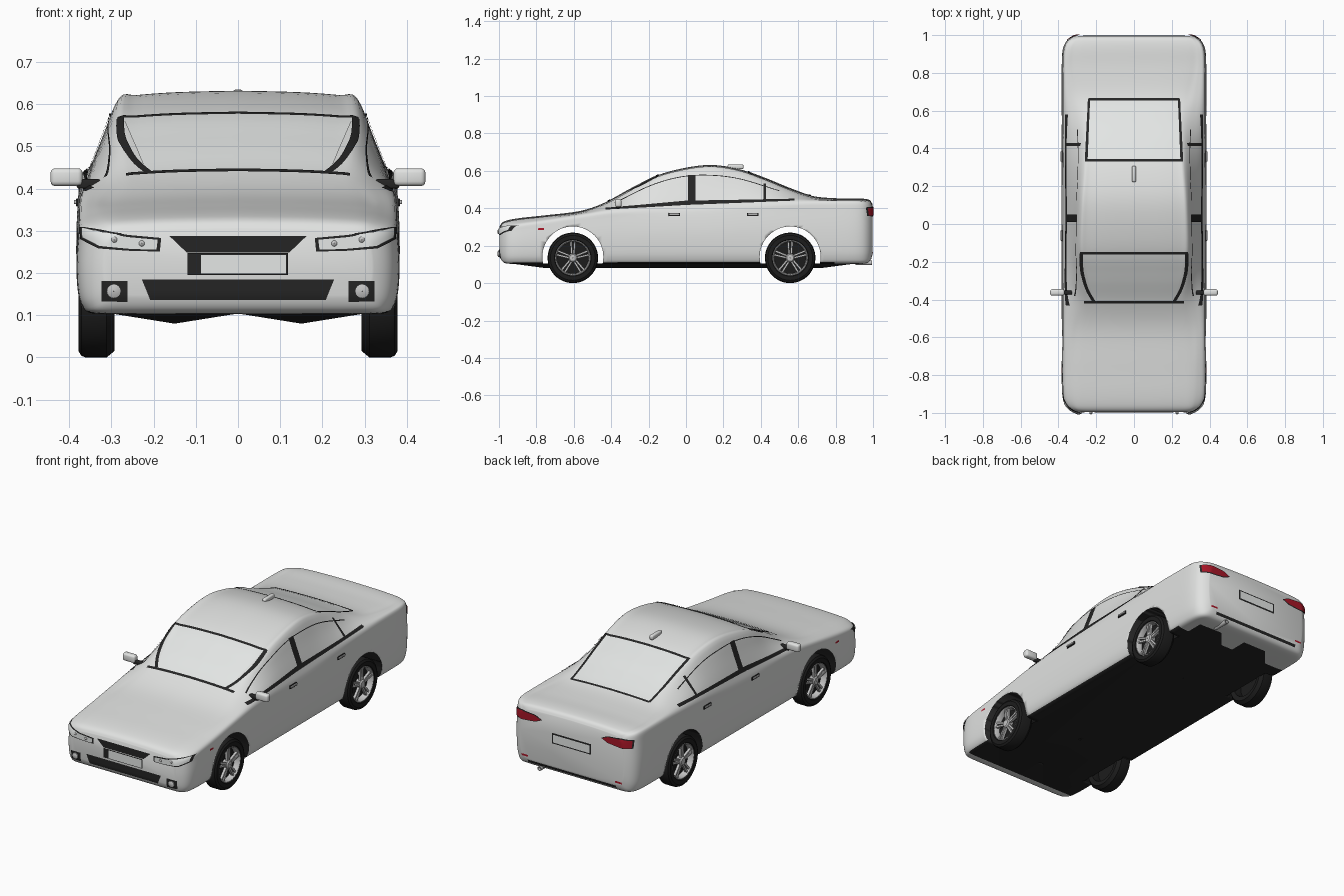
import bpy, bmesh, math
from mathutils import Vector, Matrix
from mathutils.bvhtree import BVHTree

if "Cube" in bpy.data.objects:
    bpy.data.objects.remove(bpy.data.objects["Cube"])

def material(name, rgb):
    m = bpy.data.materials.new(name)
    m.diffuse_color = (*rgb, 1)
    m.use_nodes = True
    m.node_tree.nodes["Principled BSDF"].inputs["Base Color"].default_value = m.diffuse_color
    return m

PAINT = material("body_paint", (0.75, 0.76, 0.75))
GLASS = material("glass", (0.78, 0.80, 0.79))
BLACK = material("black_trim", (0.018, 0.018, 0.018))
TYRE = material("tyre_rubber", (0.012, 0.012, 0.012))
SILVER = material("silver", (0.55, 0.55, 0.55))
RED = material("red_lens", (0.38, 0.008, 0.02))

def finish(bm, name, *mats, angle=35):
    me = bpy.data.meshes.new(name)
    bm.to_mesh(me)
    bm.free()
    ob = bpy.data.objects.new(name, me)
    bpy.context.collection.objects.link(ob)
    for m in mats:
        me.materials.append(m)
    bpy.ops.object.select_all(action='DESELECT')
    ob.select_set(True)
    bpy.context.view_layer.objects.active = ob
    bpy.ops.object.shade_smooth_by_angle(angle=math.radians(angle))
    return ob

def spline(pts, n):
    """Catmull-Rom curve through tuples of any size."""
    p = [Vector(q) for q in pts]
    p = [2 * p[0] - p[1]] + p + [2 * p[-1] - p[-2]]
    out = []
    for i in range(1, len(p) - 2):
        a, b, c, d = p[i - 1:i + 3]
        for k in range(n):
            t = k / n
            out.append(0.5 * (2 * b + (c - a) * t + (2 * a - 5 * b + 4 * c - d) * t * t
                              + (3 * b - a - 3 * c + d) * t ** 3))
    return out + [p[-2]]

# Body stations: y, belt height, roof edge x, top height
STATIONS = [
    (-.996, .275, .26, .305), (-.982, .29, .29, .324), (-.95, .302, .30, .337), (-.88, .315, .305, .349),
    (-.75, .332, .31, .363), (-.56, .362, .305, .387), (-.42, .385, .272, .437), (-.28, .396, .278, .513),
    (-.12, .406, .288, .588), (.1, .417, .282, .631), (.27, .425, .27, .613), (.42, .43, .262, .562),
    (.56, .434, .26, .505), (.68, .436, .29, .465), (.82, .434, .32, .453), (.92, .432, .32, .453),
    (.966, .423, .305, .449), (.985, .41, .295, .441), (.996, .39, .27, .424)]

def section(s):
    """Half outline by rule, mirrored; ends round off, cabin leans inward."""
    y, zs, wr, zt = s
    end = .996 - min(abs(y), .996)
    cabin = math.exp(-((y - .1) / .5) ** 2)
    w = .383 - .066 * math.exp(-end / .03)
    zb = .103 + .045 * math.exp(-end / .012)
    ws = w - .01 - .011 * cabin
    h, d = zs - zb, .01 + .007 * cabin
    zr = zt - d
    half = [(0, zb), (w * .5, zb), (w - .08, zb), (w - .03, zb + .015 * h), (w - .012, zb + .1 * h),
            (w - .003, zb + .26 * h), (w, zb + .55 * h), (.6 * w + .4 * ws, zb + .85 * h), (ws, zs),
            ((ws + wr) / 2, (zs + zr) / 2 + .004), (wr, zr), (wr * .85, zr + d * .4),
            (wr * .5, zr + d * .8), (0, zt)]
    c = spline(half, 4)
    return [(p.x, y, p.y) for p in c] + [(-p.x, y, p.y) for p in c[-2:0:-1]]

# Body shell: one loft from nose to tail
bm = bmesh.new()
rings = [[bm.verts.new(p) for p in section(s)] for s in spline(STATIONS, 5)]
n = len(rings[0])
for a, b in zip(rings, rings[1:]):
    for i in range(n):
        bm.faces.new((a[i], a[(i + 1) % n], b[(i + 1) % n], b[i]))
bm.faces.new(rings[0])
bm.faces.new(rings[-1])
bmesh.ops.recalc_face_normals(bm, faces=bm.faces)
bm.normal_update()
for f in bm.faces:
    c = f.calc_center_median()
    f.material_index = int(c.z < .115 and f.normal.z < -.8 and -.93 < c.y < .8)
SKIN = BVHTree.FromBMesh(bm)
body = finish(bm, "car_body", PAINT, BLACK, angle=40)

# Wheel arches cut through the body
WHEELS = (-.605, .557)
for y in WHEELS:
    bm = bmesh.new()
    bmesh.ops.create_cone(bm, cap_ends=True, segments=64, radius1=.163, radius2=.163, depth=1,
                          matrix=Matrix.Translation((0, y, .14)) @ Matrix.Rotation(math.pi / 2, 4, 'Y'))
    cutter = finish(bm, "arch_cutter", BLACK)
    cutter.hide_render = True
    mod = body.modifiers.new("arch", 'BOOLEAN')
    mod.operation, mod.object, mod.solver = 'DIFFERENCE', cutter, 'EXACT'
    mod.material_mode = 'TRANSFER'
    bpy.context.view_layer.objects.active = body
    bpy.ops.object.modifier_apply(modifier=mod.name)
    bpy.data.objects.remove(cutter)

# Thin plates projected on the body from the front, back, top or side
VIEWS = {'F': ((0, 1, 0), lambda u, v: (u, -3, v)), 'B': ((0, -1, 0), lambda u, v: (u, 3, v)),
         'T': ((0, 0, -1), lambda u, v: (u, v, 3)), 'R': ((-1, 0, 0), lambda u, v: (3, u, v))}

def resample(pts, n):
    pts = [Vector(p) for p in pts]
    seg = [(b - a).length for a, b in zip(pts, pts[1:])]
    out = []
    for k in range(n + 1):
        t, i = sum(seg) * k / n, 0
        while i < len(seg) - 1 and t > seg[i]:
            t -= seg[i]
            i += 1
        out.append(pts[i].lerp(pts[i + 1], min(1, t / seg[i])))
    return out

def panel(name, view, upper, lower, mat, off=.003, mirror=False, nu=32, nv=6):
    d, place = VIEWS[view]
    d = Vector(d)
    bm = bmesh.new()
    up, lo = resample(upper, nu), resample(lower, nu)
    for sx in ((1, -1) if mirror else (1,)):
        grid = []
        for j in range(nv + 1):
            row = []
            for a, b in zip(up, lo):
                hit, nor, _, _ = SKIN.ray_cast(Vector(place(*a.lerp(b, j / nv))), d)
                if hit:
                    hit = hit + nor * off
                    hit.x *= sx
                row.append(bm.verts.new(hit) if hit else None)
            grid.append(row)
        dd = Vector((d.x * sx, d.y, d.z))
        for r, s in zip(grid, grid[1:]):
            for i in range(nu):
                q = (r[i], r[i + 1], s[i + 1], s[i])
                if all(q):
                    f = bm.faces.new(q)
                    f.normal_update()
                    if f.normal.dot(dd) > 0:
                        f.normal_flip()
    return finish(bm, name, mat)

def framed(name, view, upper, lower, mat, su, sv, mirror=False):
    """Black plate with a smaller coloured plate on top."""
    panel(name + "_frame", view, upper, lower, BLACK, .003, mirror)
    mid = sum((Vector(p) for p in upper + lower), Vector((0, 0))) / len(upper + lower)
    cu, cl = resample(upper, 32), resample(lower, 32)
    rows = [[], []]
    for a, b in zip(cu, cl):
        m = (a + b) / 2
        x = mid.x + (m.x - mid.x) * su
        for row, p in zip(rows, (a, b)):
            row.append((x + (p.x - m.x) * su, m.y + (p.y - m.y) * sv))
    panel(name, view, *rows, mat, .006, mirror)

def strip(name, view, pts, width, mirror=False):
    c = resample(spline(pts, 8), 48)
    up, lo = [], []
    for i, p in enumerate(c):
        t = (c[min(i + 1, 48)] - c[max(i - 1, 0)]).normalized()
        side = Vector((-t.y, t.x)) * width / 2
        up.append(p + side)
        lo.append(p - side)
    panel(name, view, up, lo, BLACK, .004, mirror, 48, 2)

def rect(name, view, u0, u1, v0, v1, mat, **kw):
    panel(name, view, [(u0, v1), (u1, v1)], [(u0, v0), (u1, v0)], mat, **kw)

# Windscreen, rear window and their seals
panel("windscreen", 'T', [(-.275, -.15), (.275, -.15)], [(-.215, -.41), (.215, -.41)], GLASS, .002, nv=24)
strip("windscreen_side_seal", 'T', [(.278, -.155), (.274, -.25), (.25, -.34), (.212, -.41)], .016, True)
panel("rear_window", 'T', [(-.235, .655), (.235, .655)], [(-.25, .335), (.25, .335)], GLASS, .002, nv=24)
strip("rear_window_side_seal", 'T', [(.252, .337), (.238, .66)], .012, True)
for name, x, y in (("windscreen_top_seal", .283, -.153), ("windscreen_base_seal", .265, -.412),
                   ("rear_window_top_seal", .258, .337), ("rear_window_base_seal", .24, .66)):
    strip(name, 'T', [(-x, y), (x, y)], .013)

# Side window trim
panel("window_belt_trim", 'R', [(-.43, .400), (0, .440), (.58, .449)],
      [(-.43, .391), (0, .417), (.58, .439)], BLACK, mirror=True, nu=60)
rect("centre_pillar", 'R', .01, .05, .42, .578, BLACK, mirror=True)
rect("rear_quarter_pillar", 'R', .413, .428, .435, .53, BLACK, mirror=True)
strip("window_upper_line", 'R', [(-.38, .425), (-.2, .515), (-.05, .562), (.1, .576), (.28, .557), (.5, .49)],
      .004, True)

# Front face
framed("headlight", 'F', [(.182, .283), (.26, .290), (.33, .302), (.373, .308)],
       [(.185, .251), (.25, .252), (.33, .258), (.371, .280)], GLASS, .92, .74, True)
panel("grille", 'F', [(-.163, .288), (.163, .288)], [(-.122, .249), (.122, .249)], BLACK)
rect("front_plate_frame", 'F', -.12, .118, .195, .247, BLACK, off=.005)
rect("front_plate", 'F', -.088, .114, .199, .243, GLASS, off=.007)
panel("lower_intake", 'F', [(-.228, .185), (.228, .185)], [(-.208, .137), (.208, .137)], BLACK)
rect("fog_light_recess", 'F', .262, .322, .133, .181, BLACK, mirror=True)

# Rear face
framed("tail_light", 'B', [(.182, .384), (.22, .402), (.30, .409), (.357, .405)],
       [(.182, .382), (.22, .364), (.30, .356), (.355, .358)], RED, .93, .82, True)
framed("rear_plate", 'B', [(-.12, .33), (.12, .33)], [(-.12, .272), (.12, .272)], GLASS, .93, .74)
rect("rear_reflector", 'B', .265, .305, .158, .168, RED, mirror=True)
rect("rear_bumper_slot", 'B', -.27, .27, .128, .142, BLACK)
rect("side_marker", 'R', -.79, -.76, .284, .293, RED, mirror=True)

def box(name, loc, size, mat, bevel=.004, mirror=True):
    bm = bmesh.new()
    for s in ((1, -1) if mirror else (1,)):
        bmesh.ops.create_cube(bm, size=1, matrix=Matrix.Translation((loc[0] * s, loc[1], loc[2]))
                              @ Matrix.Diagonal((*size, 1)))
    bmesh.ops.bevel(bm, geom=bm.edges[:], offset=bevel, segments=3, affect='EDGES', profile=.5)
    return finish(bm, name, mat)

# Mirrors, handles, aerial, exhaust and floor
box("door_mirror", (.406, -.362, .427), (.076, .034, .042), PAINT, .011)
box("mirror_arm", (.354, -.362, .411), (.056, .022, .022), BLACK, .005)
for y in (-.062, .357):
    box("handle_recess", (.381, y, .367), (.006, .062, .018), BLACK, .002)
    box("door_handle", (.384, y, .368), (.010, .054, .010), SILVER, .003)
box("roof_aerial", (0, .265, .622), (.022, .085, .026), PAINT, .008, False)

def lathe(bm, profile, origin, axis, mat_index=0, seg=48):
    """Revolve (along axis, radius) points around an axis through origin."""
    rot = Vector((0, 0, 1)).rotation_difference(Vector(axis)).to_matrix()
    rows = [[bm.verts.new(Vector(origin) + rot @ Vector((r * math.cos(math.tau * k / seg),
             r * math.sin(math.tau * k / seg), a))) for k in range(seg)] for a, r in profile]
    for p, q in zip(rows, rows[1:]):
        for k in range(seg):
            f = bm.faces.new((p[k], p[(k + 1) % seg], q[(k + 1) % seg], q[k]))
            f.material_index = mat_index

bm = bmesh.new()
lathe(bm, [(0, .012), (.09, .012), (.09, .009), (.02, .009)], (.2, .905, .108), (0, 1, 0), seg=16)
finish(bm, "exhaust_pipe", SILVER)

bm = bmesh.new()
ends = [[bm.verts.new((.15 * i, y, .104 - (dip if i % 2 else 0))) for i in range(-2, 3)]
        for y, dip in ((-.93, 0), (-.75, .024), (.72, .024), (.9, 0))]
for a, b in zip(ends, ends[1:]):
    for i in range(4):
        bm.faces.new((a[i], b[i], b[i + 1], a[i + 1]))
finish(bm, "underbody", BLACK, angle=10)

# Fog lamps and headlight bulbs
bm = bmesh.new()
for s in (1, -1):
    for x, z, r in ((.294, .157, .017), (.293, .279, .007), (.228, .270, .007)):
        y = SKIN.ray_cast(Vector((x, -3, z)), Vector((0, 1, 0)))[0].y
        lathe(bm, [(0, r), (.008, r), (.011, r * .6), (.012, .0005)], (x * s, y, z), (0, -1, 0), seg=16)
finish(bm, "front_lamps", SILVER)

# Wheels: tyre, rim, dark backing, five double spokes and hub
def wheel(name, y, s):
    o, ax = (.293 * s, y, .135), (s, 0, 0)
    bm = bmesh.new()
    lathe(bm, [(.03, .092), (.004, .095), (0, .12), (.018, .135), (.068, .135),
               (.078, .131), (.085, .12), (.084, .098), (.078, .093)], o, ax)
    lathe(bm, [(.03, .093), (.05, .093), (.05, .001)], o, ax)
    lathe(bm, [(.05, .084), (.074, .086), (.081, .091), (.079, .096)], o, ax, 1)
    lathe(bm, [(.05, .024), (.076, .024), (.082, .018), (.083, .001)], o, ax, 1, 24)
    for k in range(5):
        for side in (-.008, .008):
            m = (Matrix.Translation((o[0] + .068 * s, y, .135))
                 @ Matrix.Rotation(math.tau * k / 5, 4, 'X')
                 @ Matrix.Translation((0, side, .052)) @ Matrix.Rotation(-side * 9, 4, 'X')
                 @ Matrix.Diagonal((.014, .010, .072, 1)))
            g = bmesh.ops.create_cube(bm, size=1, matrix=m)
            for f in {f for v in g['verts'] for f in v.link_faces}:
                f.material_index = 1
    bmesh.ops.recalc_face_normals(bm, faces=bm.faces)
    finish(bm, name, TYRE, SILVER)

for label, y in zip(("front", "rear"), WHEELS):
    for side, s in (("right", 1), ("left", -1)):
        wheel(f"{label}_{side}_wheel", y, s)
